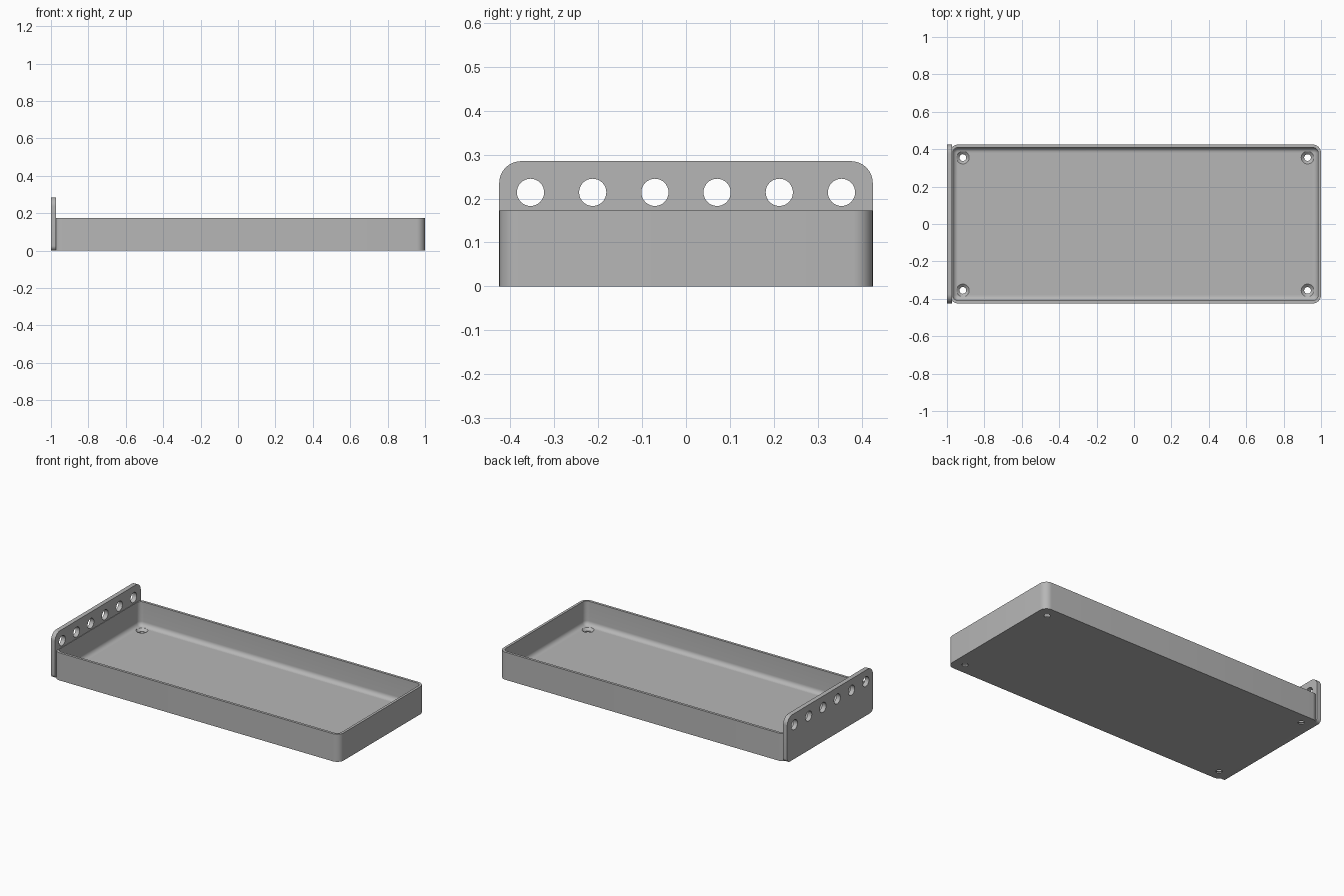
import bpy
import bmesh
from math import pi, cos, sin
from mathutils import Matrix

cube = bpy.data.objects.get("Cube")
if cube:
    bpy.data.objects.remove(cube, do_unlink=True)

grey = bpy.data.materials.new("plain grey")
grey.use_nodes = True
colour = (0.47, 0.47, 0.47, 1)
grey.diffuse_color = colour
grey.node_tree.nodes["Principled BSDF"].inputs["Base Color"].default_value = colour


def rounded_rect(x0, x1, y0, y1, r_low, r_high, steps=8):
    """Counter-clockwise outline; r_low rounds the y0 corners, r_high the y1 corners."""
    corners = [(x1 - r_high, y1 - r_high, r_high), (x0 + r_high, y1 - r_high, r_high),
               (x0 + r_low, y0 + r_low, r_low), (x1 - r_low, y0 + r_low, r_low)]
    return [(cx + r * cos((q + i / steps) * pi / 2), cy + r * sin((q + i / steps) * pi / 2))
            for q, (cx, cy, r) in enumerate(corners) for i in range(steps + 1)]


def loft(name, rings):
    """Skin equal-length rings of points and cap both ends."""
    bm = bmesh.new()
    loops = [[bm.verts.new(p) for p in ring] for ring in rings]
    n = len(loops[0])
    for a, b in zip(loops, loops[1:]):
        for i in range(n):
            j = (i + 1) % n
            bm.faces.new((a[i], a[j], b[j], b[i]))
    bm.faces.new(loops[0][::-1])
    bm.faces.new(loops[-1])
    bmesh.ops.recalc_face_normals(bm, faces=bm.faces)
    mesh = bpy.data.meshes.new(name)
    bm.to_mesh(mesh)
    bm.free()
    mesh.materials.append(grey)
    obj = bpy.data.objects.new(name, mesh)
    bpy.context.collection.objects.link(obj)
    return obj


def turned(profile, matrix, sides=32):
    """Rings of a turned shape from (radius, height) pairs."""
    return [[matrix @ Matrix.Rotation(2 * pi * i / sides, 4, "Z") @
             Matrix.Translation((r, 0, h)) @ Matrix.Identity(4).to_translation()
             for i in range(sides)] for r, h in profile]


def drill(target, profile, matrices):
    """Cut a turned shape out of the target at each place, then smooth it."""
    bpy.ops.object.select_all(action="DESELECT")
    bpy.context.view_layer.objects.active = target
    target.select_set(True)
    for matrix in matrices:
        cutter = loft("hole_cutter", turned(profile, matrix))
        cutter.hide_render = True
        mod = target.modifiers.new("hole", "BOOLEAN")
        mod.operation = "DIFFERENCE"
        mod.solver = "EXACT"
        mod.object = cutter
        bpy.ops.object.modifier_apply(modifier=mod.name)
        bpy.data.objects.remove(cutter, do_unlink=True)
    bpy.ops.object.shade_smooth_by_angle(angle=pi / 6)


# Tray: outer wall, rim, inner wall, filleted floor
LEFT, RIGHT, HALF, HEIGHT = -0.985, 1.0, 0.425, 0.173
CORNER, WALL, FLOOR, FILLET = 0.045, 0.016, 0.022, 0.028


def tray_ring(inset, z):
    r = CORNER - inset
    return [(x, y, z) for x, y in rounded_rect(LEFT + inset, RIGHT - inset,
                                               -HALF + inset, HALF - inset, r, r)]


levels = [(0, 0), (0, HEIGHT), (WALL, HEIGHT)]
for k in range(9):
    a = k / 8 * pi / 2
    levels.append((WALL + FILLET * (1 - cos(a)), FLOOR + FILLET * (1 - sin(a))))
tray = loft("tray", [tray_ring(*level) for level in levels])

# Countersunk screw holes in the floor corners
drill(tray, [(0.018, -0.02), (0.018, 0.008), (0.034, FLOOR), (0.034, 0.045)],
      [Matrix.Translation((x, y, 0)) for x in (-0.915, 0.928) for y in (-0.355, 0.355)])

# Upright end plate with a row of round holes
outline = rounded_rect(-HALF, HALF, 0, 0.285, 0.025, 0.05)
plate = loft("end_plate", [[(x, y, z) for y, z in outline] for x in (-1.0, -0.972)])
drill(plate, [(0.031, -0.1), (0.031, 0.1)],
      [Matrix.Translation((-0.985, (i - 2.5) * 0.1415, 0.214)) @ Matrix.Rotation(pi / 2, 4, "Y")
       for i in range(6)])
